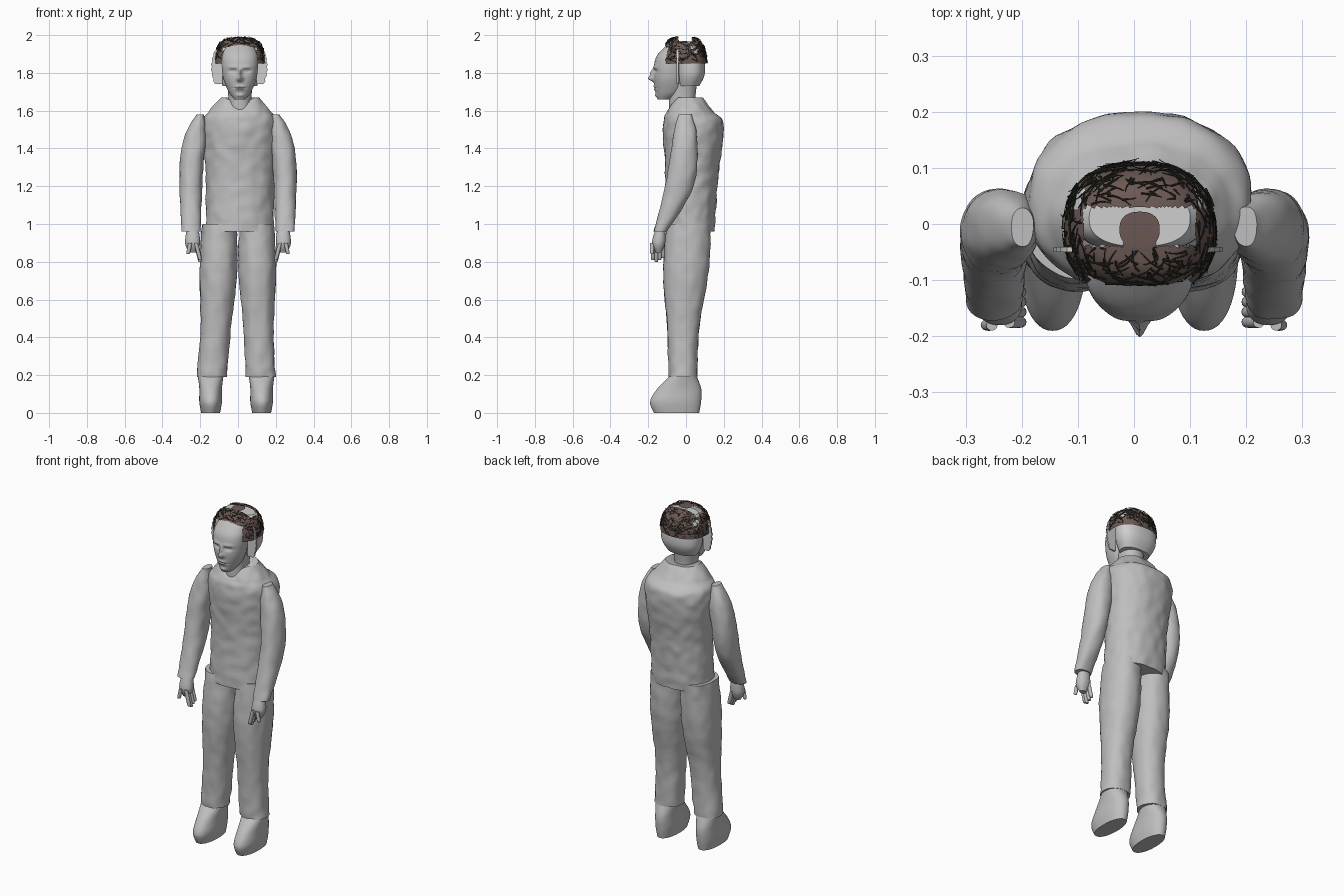
import bpy, bmesh, math, random
from mathutils import Vector, noise

random.seed(4)
if "Cube" in bpy.data.objects:
    bpy.data.objects.remove(bpy.data.objects["Cube"])


def material(name, red, green, blue):
    made = bpy.data.materials.new(name)
    made.use_nodes = True
    colour = (red, green, blue, 1)
    made.diffuse_color = colour
    made.node_tree.nodes["Principled BSDF"].inputs["Base Color"].default_value = colour
    return made


GREY = material("body grey", .52, .52, .52)
PALE = material("pale scalp", .62, .62, .62)
BROWN = material("hair brown", .15, .1, .09)
DARK = material("dark strand", .03, .03, .02)


def finish(name, bm, mat):
    bmesh.ops.recalc_face_normals(bm, faces=bm.faces)
    mesh = bpy.data.meshes.new(name)
    bm.to_mesh(mesh)
    bm.free()
    mesh.materials.append(mat)
    part = bpy.data.objects.new(name, mesh)
    bpy.context.collection.objects.link(part)
    bpy.ops.object.select_all(action="DESELECT")
    part.select_set(True)
    bpy.context.view_layer.objects.active = part
    bpy.ops.object.shade_smooth_by_angle(angle=math.radians(50))


def blend(rings, t):
    """Smooth sample through the rings, with t running from 0 to 1."""
    last = len(rings) - 1
    index = min(int(t * last), last - 1)
    f = t * last - index
    before, start, end, after = (Vector(rings[max(0, min(last, index + k))]) for k in (-1, 0, 1, 2))
    ease = f * f * (3 - 2 * f)
    leave = (end - before) / 2 * f * (1 - f) ** 2
    arrive = (after - start) / 2 * f * f * (1 - f)
    return start.lerp(end, ease) + leave - arrive


def ring_point(rings, t, angle, power):
    """Each ring is height, half width, front y and back y."""
    z, half, front, back = blend(rings, t)

    def rounded(value):
        return math.copysign(abs(value) ** (2 / power), value)

    return Vector((half * rounded(math.cos(angle)),
                   (front + back) / 2 + (back - front) / 2 * rounded(math.sin(angle)), z))


def loft(name, rings, mat=GREY, x=0, side=1, segs=48, steps=10, power=2.2,
         wrinkle=0, warp=None, keep=None):
    bm = bmesh.new()
    total = steps * (len(rings) - 1)
    rows = []
    for k in range(total + 1):
        row = []
        for j in range(segs):
            co = ring_point(rings, k / total, math.tau * j / segs, power)
            if warp:
                warp(co)
            co.x = (co.x + x) * side
            co.xy += noise.noise_vector(co * 20).xy * wrinkle
            row.append(bm.verts.new(co))
        rows.append(row)
    for low, high in zip(rows, rows[1:]):
        for j in range(segs):
            i = (j + 1) % segs
            bm.faces.new((low[j], low[i], high[i], high[j]))
    bm.faces.new(rows[-1])
    if keep:
        drop = [f for f in bm.faces if not keep(f.calc_center_median())]
        bmesh.ops.delete(bm, geom=drop, context="FACES")
    else:
        bm.faces.new(rows[0])
    finish(name, bm, mat)


# Torso, with a collar that dips at the front
def dip_collar(co):
    if co.z > 1.6 and co.y < 0:
        co.z -= (co.z - 1.6) * .7 * max(0, 1 - abs(co.x) / .08)


loft("torso", [(.96, .18, -.12, .15), (1.25, .18, -.11, .17), (1.52, .2, -.12, .2),
               (1.6, .16, -.1, .14), (1.67, .1, -.07, .09)],
     x=.01, segs=72, steps=16, wrinkle=.006, warp=dip_collar)


# Limb rules: arms lean in at the shoulder, legs splay at the ankle
def lean_arm(co):
    co.x -= .35 * max(0, co.z - 1.2) ** 2


def splay_leg(amount):
    def warp(co):
        co.x += amount * (1 - co.z) ** 2
    return warp


def finger(name, side, x, y, tip, lean):
    def warp(co):
        co.x += lean * (co.z - tip)
    size = .01
    rings = [(z, r, y - r, y + r) for z, r in ((tip, size / 2), (tip + size, size), (.9, size))]
    loft(name, rings, x=x, side=side, segs=12, steps=4, warp=warp)


# Arms, hands, legs and shoes
for label, side, splay, shoe_x in (("left", 1, .03, .125), ("right", -1, .06, .145)):
    loft(label + "_arm", [(.96, .05, -.17, -.1), (1.2, .06, -.11, .04),
                          (1.45, .06, -.07, .06), (1.58, .02, -.04, .03)],
         x=.25, side=side, wrinkle=.004, warp=lean_arm)
    loft(label + "_palm", [(.85, .02, -.16, -.13), (.9, .04, -.18, -.11), (.98, .03, -.16, -.11)],
         x=.24, side=side)
    for n in range(4):
        finger(f"{label}_finger_{n + 1}", side, .2, .018 * n - .175, .8 + .01 * abs(n - 1), .25)
    finger(label + "_thumb", side, .265, -.18, .84, -.2)
    loft(label + "_leg", [(.19, .08, -.09, .06), (.45, .08, -.1, .07),
                          (.75, .1, -.12, .12), (1, .09, -.1, .13)],
         x=.1, side=side, wrinkle=.005, warp=splay_leg(splay))
    loft(label + "_shoe", [(0, .05, -.17, .07), (.06, .06, -.19, .08),
                           (.13, .06, -.15, .08), (.21, .07, -.07, .05)],
         x=shoe_x, side=side)

# Neck
loft("neck", [(1.57, .07, -.09, .07), (1.65, .06, -.09, .05), (1.76, .07, -.09, .06)], x=.01)

# Face features: x, z, width, height and how far they stand out
FEATURES = {
    "nose tip": (0, 1.77, .015, .015, .03),
    "nose bridge": (0, 1.8, .01, .02, .02),
    "eye sockets": (.035, 1.81, .02, .01, -.015),
    "eyelids": (.035, 1.81, .01, .005, .008),
    "brows": (.035, 1.83, .03, .01, .006),
    "lips": (0, 1.72, .025, .015, .01),
    "mouth line": (0, 1.72, .03, .003, -.01),
    "chin": (0, 1.68, .02, .01, .008),
}


def shape_face(co):
    if co.y < -.08:
        for x, z, width, height, amount in FEATURES.values():
            across, up = (abs(co.x) - x) / width, (co.z - z) / height
            co.y -= amount * math.exp(-across * across - up * up)


loft("face", [(1.66, .03, -.15, -.08), (1.7, .06, -.16, -.02), (1.78, .09, -.17, 0),
              (1.88, .095, -.16, 0), (1.95, .07, -.1, 0)],
     x=.01, segs=120, steps=18, warp=shape_face)

# Pale back of the head
loft("scalp", [(1.73, .09, -.04, .07), (1.8, .12, -.05, .1), (1.92, .12, -.05, .09),
               (1.97, .09, -.04, .06)], mat=PALE, x=.01, power=2.4)

# Ragged pale tufts beside the temples
for label, side in (("left", 1), ("right", -1)):
    bm = bmesh.new()
    outline = [(.09, 1.92), (.09, 1.74)]
    for k in range(13):
        bulge = .03 * math.sin(math.pi * (k + 2) / 16)
        outline.append((.115 + bulge + .006 * (k % 2), 1.74 + .015 * k))
    plate = bm.faces.new([bm.verts.new((side * x + .007, -.05, z)) for x, z in outline])
    solid = bmesh.ops.extrude_face_region(bm, geom=[plate])["geom"]
    moved = [v for v in solid if isinstance(v, bmesh.types.BMVert)]
    bmesh.ops.translate(bm, verts=moved, vec=(0, .009, 0))
    finish(label + "_tuft", bm, PALE)

# Hair cap: a flattened dome, open over the forehead and in a band across the crown
dome = []
for k in range(7):
    rise = k / 4
    reach = math.sqrt(math.cos(rise))
    dome.append((1.84 + .15 * math.sin(rise), .135 * reach, -.01 - .12 * reach, .12 * reach - .01))


def has_hair(p):
    across = abs(p.x)
    if p.z > 1.95 and math.hypot(across, p.y + .03) < .03:
        return True
    if p.z > 1.95 and -.04 < p.y < .03 and across < .1:
        return False
    if p.y < -.05 and across < .09 and p.z < 1.95 - across / 5:
        return False
    return p.z > 1.85


def on_forehead_side(p):
    return has_hair(p - Vector((.01, 0, 0)))


loft("hair_cap", dome, mat=BROWN, x=.01, segs=72, power=2.4, keep=on_forehead_side)

# Thin strands lying criss-cross over the cap
curve = bpy.data.curves.new("hair_strands", "CURVE")
curve.dimensions = "3D"
curve.bevel_depth = .0016
curve.bevel_resolution = 0
curve.materials.append(DARK)
while len(curve.splines) < 330:
    angle, t = random.uniform(0, math.tau), random.uniform(0, .9)
    turn, climb = random.uniform(-.5, .5), random.uniform(-.2, .2)
    path = [ring_point(dome, max(0, min(.97, t + climb * k / 4)), angle + turn * k / 4, 2.4)
            for k in range(5)]
    if not all(has_hair(p) for p in path[::2]):
        continue
    spline = curve.splines.new("POLY")
    spline.points.add(4)
    for k, (point, p) in enumerate(zip(spline.points, path)):
        away = (p - Vector((0, 0, 1.88))).normalized()
        p += away * (random.uniform(0, .008) if k == 4 else .003)
        point.co = (p.x + .01, p.y, min(p.z, 1.998), 1)
        point.radius = 1.2 - k / 5
strands = bpy.data.objects.new("hair_strands", curve)
bpy.context.collection.objects.link(strands)
